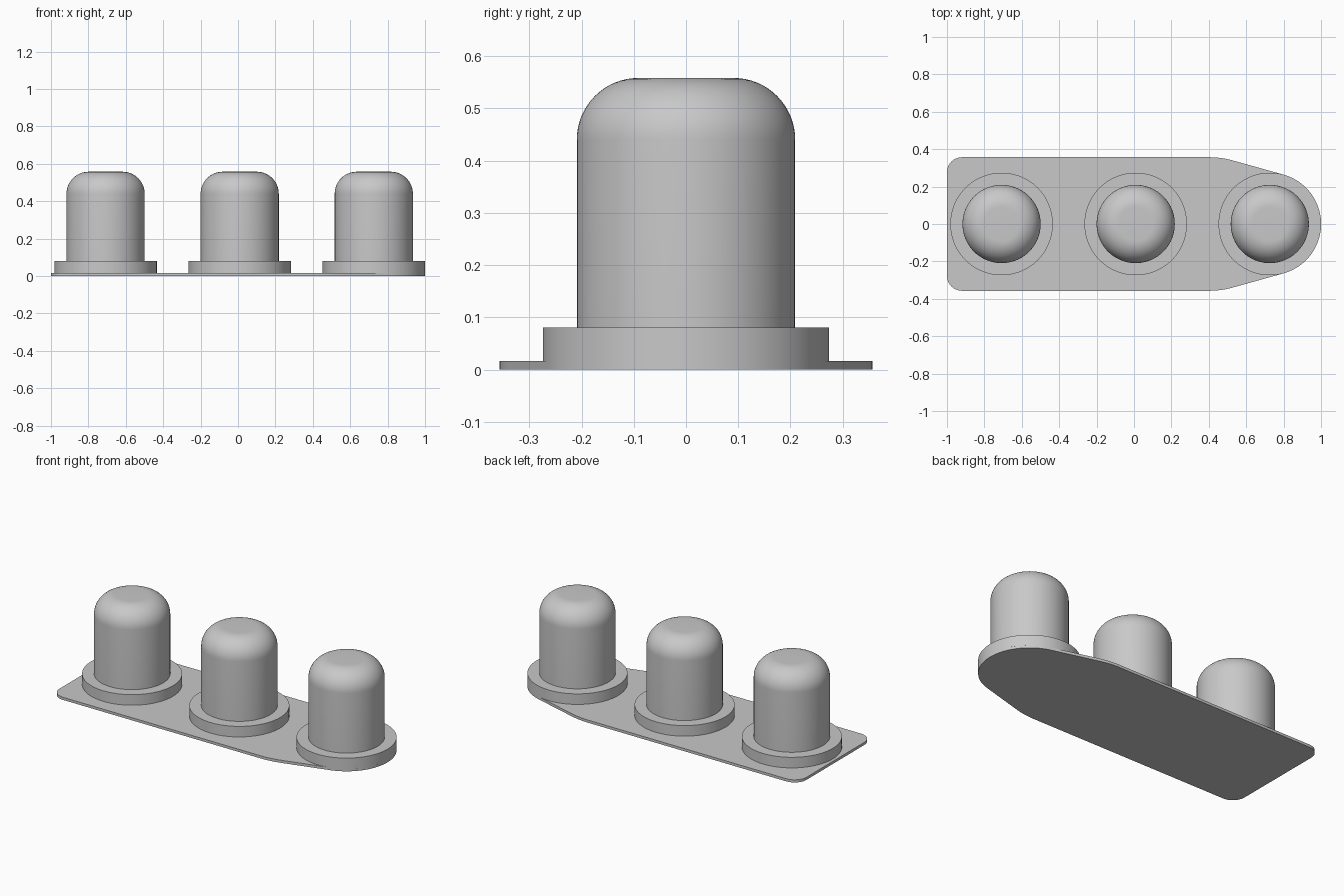
import bpy
import bmesh
from math import sin, cos, pi, radians, atan

cube = bpy.data.objects.get("Cube")
if cube:
    bpy.data.objects.remove(cube, do_unlink=True)

grey = bpy.data.materials.new("plain grey")
grey.use_nodes = True
colour = (0.58, 0.58, 0.58, 1)
grey.diffuse_color = colour
grey.node_tree.nodes["Principled BSDF"].inputs["Base Color"].default_value = colour

PLATE_TOP = 0.016
FLANGE_R = 0.274
POST_R = 0.209
POST_TOP = 0.558
FILLET = 0.118
CENTRES = {"left": 0.726, "middle": 0.009, "right": -0.708}
SEGMENTS = 96


def finish(bm, name):
    """Turn a bmesh into a shaded, coloured object."""
    bmesh.ops.recalc_face_normals(bm, faces=bm.faces)
    mesh = bpy.data.meshes.new(name)
    bm.to_mesh(mesh)
    bm.free()
    mesh.materials.append(grey)
    obj = bpy.data.objects.new(name, mesh)
    bpy.context.collection.objects.link(obj)
    bpy.ops.object.select_all(action="DESELECT")
    bpy.context.view_layer.objects.active = obj
    obj.select_set(True)
    bpy.ops.object.shade_smooth_by_angle(angle=radians(30))
    return obj


def arc(cx, cy, r, start, end, steps):
    return [(cx + r * cos(start + (end - start) * i / steps),
             cy + r * sin(start + (end - start) * i / steps))
            for i in range(steps + 1)]


def lathe(name, profile, x):
    """Revolve a (radius, height) profile and close both ends."""
    bm = bmesh.new()
    rings = []
    for r, z in profile:
        rings.append([bm.verts.new((r * cos(2 * pi * i / SEGMENTS),
                                    r * sin(2 * pi * i / SEGMENTS), z))
                      for i in range(SEGMENTS)])
    for low, high in zip(rings, rings[1:]):
        for i in range(SEGMENTS):
            j = (i + 1) % SEGMENTS
            bm.faces.new((low[i], low[j], high[j], high[i]))
    bm.faces.new(rings[0][::-1])
    bm.faces.new(rings[-1])
    obj = finish(bm, name)
    obj.location.x = x
    return obj


# Base plate: rounded corners on one end, tapering to a round nose
half_width = 0.357
corner = 0.08
nose_x = CENTRES["left"]
slope = atan(0.28)
bend = 0.48
upper = arc(nose_x, 0, FLANGE_R, 0, pi / 2 - slope, 24)
upper += arc(0.4, half_width - bend, bend, pi / 2 - slope, pi / 2, 12)
upper += arc(-1 + corner, half_width - corner, corner, pi / 2, pi, 10)
outline = upper + [(x, -y) for x, y in reversed(upper[1:])]

bm = bmesh.new()
base = bm.faces.new([bm.verts.new((x, y, 0)) for x, y in outline])
side = bmesh.ops.extrude_face_region(bm, geom=[base], use_keep_orig=True)
bmesh.ops.translate(bm, vec=(0, 0, PLATE_TOP),
                    verts=[v for v in side["geom"] if isinstance(v, bmesh.types.BMVert)])
finish(bm, "base_plate")

# Three domed posts, each standing on a round flange
dome = arc(POST_R - FILLET, POST_TOP - FILLET, FILLET, 0, pi / 2, 16)
for label, x in CENTRES.items():
    lathe(label + "_flange", [(FLANGE_R, PLATE_TOP), (FLANGE_R, 0.08)], x)
    lathe(label + "_domed_post", [(POST_R, 0.08)] + dome, x)
